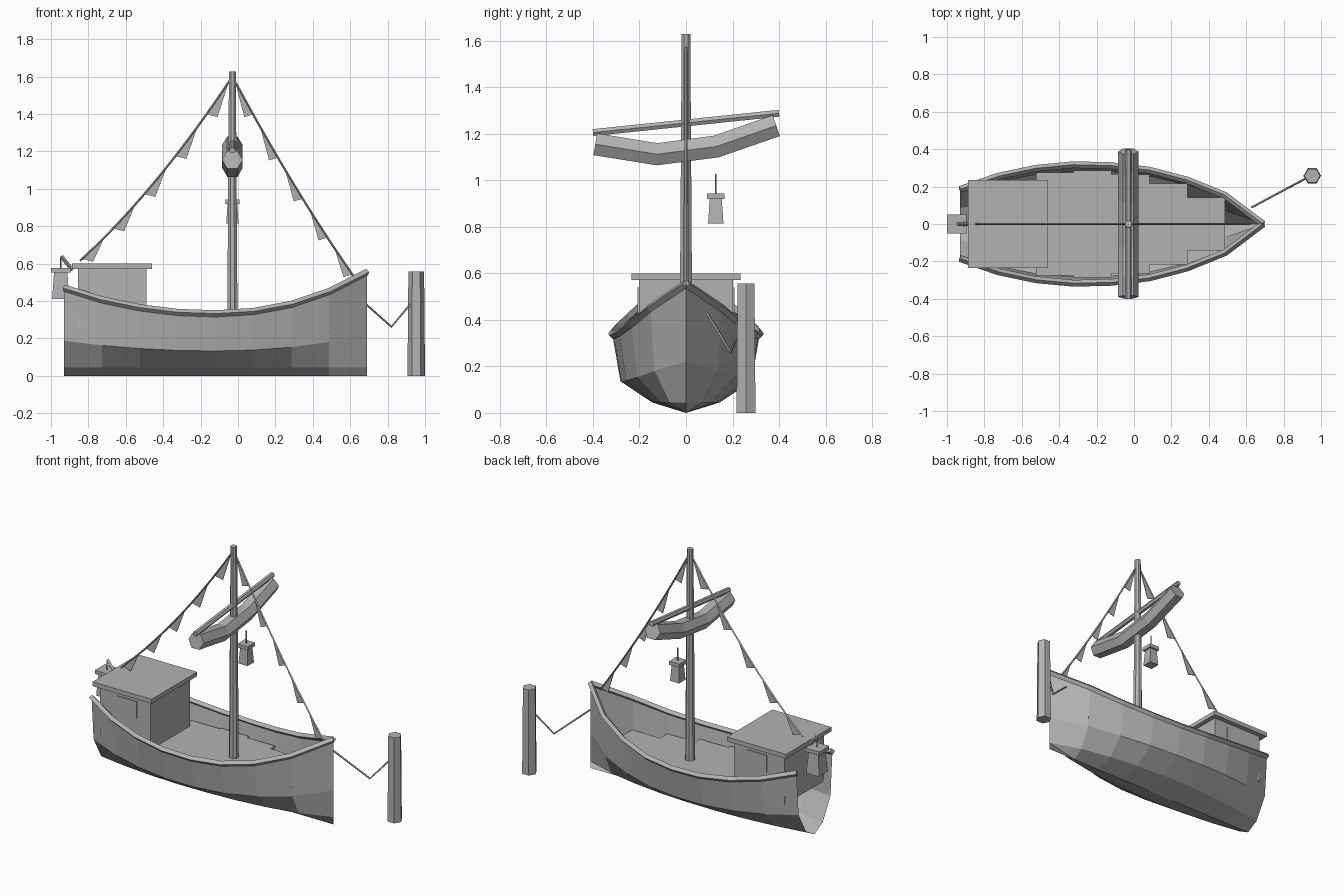
import bpy, bmesh, math
from mathutils import Vector

cube = bpy.data.objects.get("Cube")
if cube:
    bpy.data.objects.remove(cube, do_unlink=True)

grey = bpy.data.materials.new("plain_grey")
grey.use_nodes = True
COLOUR = (0.45, 0.45, 0.45, 1)
grey.diffuse_color = COLOUR
grey.node_tree.nodes["Principled BSDF"].inputs["Base Color"].default_value = COLOUR


def make(name, verts, faces):
    bm = bmesh.new()
    vs = [bm.verts.new(v) for v in verts]
    for f in faces:
        bm.faces.new([vs[i] for i in f])
    bmesh.ops.remove_doubles(bm, verts=bm.verts, dist=0.0001)
    bmesh.ops.recalc_face_normals(bm, faces=bm.faces)
    mesh = bpy.data.meshes.new(name)
    bm.to_mesh(mesh)
    bm.free()
    mesh.materials.append(grey)
    ob = bpy.data.objects.new(name, mesh)
    bpy.context.collection.objects.link(ob)
    return ob


def frustum(name, x, y, z0, z1, bottom, top):
    """Box whose half sizes go from bottom to top."""
    verts = [(x + sx * h[0], y + sy * h[1], z)
             for z, h in ((z0, bottom), (z1, top))
             for sx, sy in ((-1, -1), (1, -1), (1, 1), (-1, 1))]
    sides = [(i, (i + 1) % 4, (i + 1) % 4 + 4, i + 4) for i in range(4)]
    return make(name, verts, sides + [(3, 2, 1, 0), (4, 5, 6, 7)])


def box(name, x0, x1, y0, y1, z0, z1):
    half = ((x1 - x0) / 2, (y1 - y0) / 2)
    return frustum(name, (x0 + x1) / 2, (y0 + y1) / 2, z0, z1, half, half)


def tube(name, path, radii, sides=6, phase=0.0):
    """Faceted tube along a path, one radius per point or one for all."""
    pts = [Vector(p) for p in path]
    n = len(pts)
    if not isinstance(radii, (list, tuple)):
        radii = [radii] * n
    overall = (pts[-1] - pts[0]).normalized()
    ref = Vector((1, 0, 0)) if abs(overall.z) > 0.9 else Vector((0, 0, 1))
    verts = []
    for i, p in enumerate(pts):
        along = (pts[min(i + 1, n - 1)] - pts[max(i - 1, 0)]).normalized()
        side = along.cross(ref).normalized()
        up = side.cross(along)
        for k in range(sides):
            a = phase + math.tau * k / sides
            verts.append(p + (side * math.cos(a) + up * math.sin(a)) * radii[i])
    faces = [(i * sides + k, i * sides + (k + 1) % sides,
              (i + 1) * sides + (k + 1) % sides, (i + 1) * sides + k)
             for i in range(n - 1) for k in range(sides)]
    faces += [tuple(range(sides)), tuple(range((n - 1) * sides, n * sides))]
    return make(name, verts, faces)


# Hull: half sections lofted from stern to bow, mirrored, open at the stern
STERN, STEP, DECK = -0.93, 0.2025, 0.25
half_width = [0.185, 0.255, 0.298, 0.317, 0.312, 0.288, 0.235, 0.153, 0]
sheer = [0.47, 0.407, 0.365, 0.34, 0.333, 0.345, 0.383, 0.452, 0.555]
xs = [STERN + STEP * i for i in range(len(sheer))]
verts = []
for x, w, z in zip(xs, half_width, sheer):
    verts += [(x, 0, 0), (x, -w * 0.46, 0.045), (x, -w * 0.89, z * 0.4), (x, -w, z)]
faces = [(4 * i + k, 4 * i + 4 + k, 4 * i + 5 + k, 4 * i + 1 + k)
         for i in range(len(xs) - 1) for k in range(3)
         if i < len(xs) - 2 or k < 3]
hull = make("hull", verts, faces)
mirror = hull.modifiers.new("mirror", 'MIRROR')
mirror.use_axis = (False, True, False)

# Gunwale rail on each side
for side, label in ((-1, "right"), (1, "left")):
    tube("gunwale_" + label,
         [(x, side * w, z) for x, w, z in zip(xs, half_width, sheer)], 0.018, 4)

# Stepped deck
for i in range(1, len(xs) - 2):
    w = min(half_width[i], half_width[i + 1]) * 0.92
    box("deck_section", xs[i], xs[i + 1], -w, w, DECK - 0.015, DECK)

# Cabin with roof and side windows
box("cabin", -0.855, -0.49, -0.203, 0.203, DECK, 0.575)
box("cabin_roof", -0.888, -0.46, -0.235, 0.235, 0.572, 0.6)
for side in (-1, 1):
    y = side * 0.205
    box("cabin_window", -0.73, -0.587, y - 0.004, y + 0.004, 0.43, 0.54)

# Mast, yard and furled sail
MAST = -0.03
tube("mast", [(MAST, 0, DECK - 0.01), (MAST, 0, 1.628)], [0.03, 0.02], 8, math.pi / 8)
tube("yard", [(MAST, -0.4, 1.205), (MAST, 0.4, 1.288)], 0.017)
tube("furled_sail", [(MAST, -0.39, 1.155), (MAST, -0.125, 1.112),
                     (MAST, 0.13, 1.145), (MAST, 0.388, 1.235)], 0.055)


# Lanterns
def lantern(name, x, y, z, top, cap, body):
    frustum(name + "_body", x, y, z, top, (body, body), (body * 0.78, body * 0.78))
    box(name + "_cap", x - cap, x + cap, y - cap, y + cap, top, top + 0.024)


lantern("mast_lantern", MAST, 0.128, 0.815, 0.92, 0.037, 0.033)
tube("mast_lantern_hook", [(MAST, 0.128, 0.94), (MAST, 0.128, 1.027)], 0.004, 4)
lantern("stern_lantern", -0.948, 0, 0.41, 0.552, 0.052, 0.046)
tube("stern_lantern_hook", [(-0.948, 0, 0.57), (-0.948, 0, 0.635)], 0.004, 4)
tube("stern_lantern_arm", [(-0.945, 0, 0.64), (-0.885, 0, 0.565)], 0.011, 4)


# Bunting lines with hanging pennants
def bunting(label, end, sag):
    start, end = Vector((MAST, 0, 1.6)), Vector(end)

    def at(t):
        return start.lerp(end, t) - Vector((0, 0, sag * 4 * t * (1 - t)))

    tube("bunting_line_" + label, [at(i / 10) for i in range(11)], 0.006, 4)
    for i in range(5):
        t = 0.17 + 0.204 * i
        high, low = at(t - 0.145), at(t)
        tip = Vector((high.x * 0.5 + low.x * 0.5, 0, low.z - 0.015))
        flag = make("pennant", [high, low, tip], [(0, 1, 2)])
        solid = flag.modifiers.new("thickness", 'SOLIDIFY')
        solid.thickness, solid.offset = 0.004, 0


bunting("aft", (-0.845, 0, 0.615), 0.06)
bunting("fore", (0.62, 0, 0.53), 0.035)

# Mooring post and slack rope
tube("mooring_post", [(0.953, 0.258, 0), (0.953, 0.258, 0.557)], [0.047, 0.042], 6, math.pi / 2)
tube("mooring_rope", [(0.63, 0.09, 0.43), (0.82, 0.192, 0.262), (0.93, 0.25, 0.395)], 0.006, 5)
